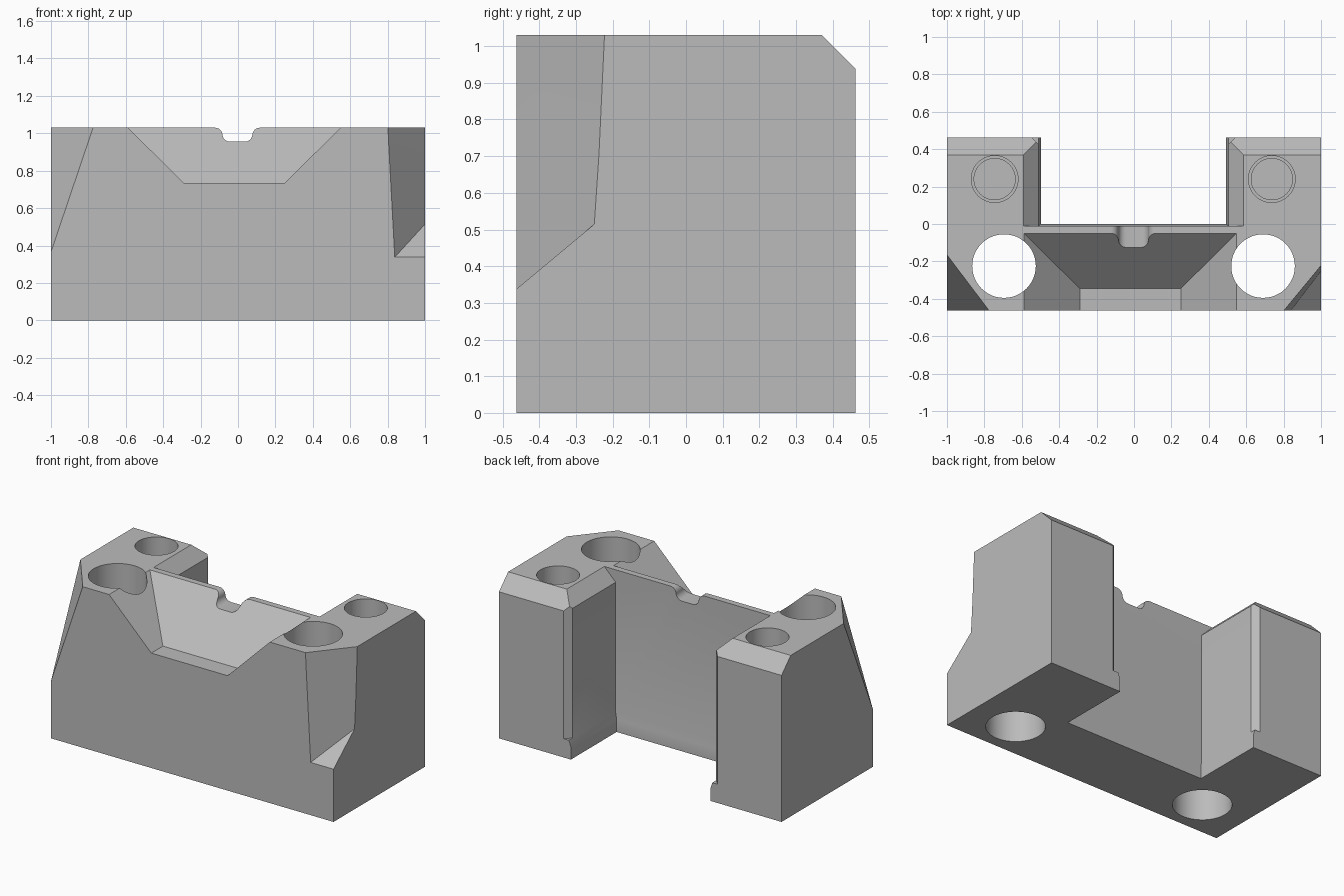
import bpy, bmesh, math
from mathutils import Vector, Matrix

if "Cube" in bpy.data.objects:
    bpy.data.objects.remove(bpy.data.objects["Cube"], do_unlink=True)

W, D, H = 1.0, 0.4625, 1.03      # half width, half depth, height
cutters = []

grey = bpy.data.materials.new("plain_grey")
grey.use_nodes = True
grey.diffuse_color = (0.5, 0.5, 0.5, 1)
grey.node_tree.nodes["Principled BSDF"].inputs["Base Color"].default_value = (0.5, 0.5, 0.5, 1)


def make(name, bm):
    bmesh.ops.recalc_face_normals(bm, faces=bm.faces)
    me = bpy.data.meshes.new(name)
    bm.to_mesh(me)
    bm.free()
    me.materials.append(grey)
    ob = bpy.data.objects.new(name, me)
    bpy.context.collection.objects.link(ob)
    return ob


def cutter(name, bm):
    ob = make(name, bm)
    ob.hide_render = True
    cutters.append(ob)


def hull(name, points):
    bm = bmesh.new()
    for p in points:
        bm.verts.new(p)
    bmesh.ops.convex_hull(bm, input=bm.verts)
    bmesh.ops.dissolve_limit(bm, angle_limit=0.002, verts=bm.verts, edges=bm.edges)
    cutter(name, bm)


def box(name, x0, x1, y0, y1, z0, z1):
    hull(name, [(x, y, z) for x in (x0, x1) for y in (y0, y1) for z in (z0, z1)])


def bore(name, x, y, r, z0, z1):
    bm = bmesh.new()
    bmesh.ops.create_cone(bm, cap_ends=True, segments=48, radius1=r, radius2=r,
                          depth=z1 - z0, matrix=Matrix.Translation((x, y, (z0 + z1) / 2)))
    cutter(name, bm)


# Main block with its back top chamfer and one slanted front corner
bm = bmesh.new()
bmesh.ops.create_cube(bm, size=1, matrix=Matrix.Translation((0, 0, H / 2))
                      @ Matrix.Diagonal((2 * W, 2 * D, H, 1)))
a, b, c = Vector((-0.775, -D, H)), Vector((-W, -0.165, H)), Vector((-W, -D, 0.365))
corner = (b - a).cross(c - a)
if corner.dot(Vector((-1, -1, 0))) < 0:
    corner.negate()
for point, normal in ((Vector((0, 0.37, H)), Vector((0, 1, 1))), (a, corner)):
    bmesh.ops.bisect_plane(bm, geom=bm.verts[:] + bm.edges[:] + bm.faces[:],
                           plane_co=point, plane_no=normal, clear_outer=True)
    bmesh.ops.holes_fill(bm, edges=bm.edges)
block = make("clamp_block", bm)

# Rear slot: narrow at the foot, slightly wider above a small sloped lip
box("slot_foot", -0.497, 0.491, 0, 0.7, -0.1, 0.5)
hull("slot_lip", [(x, y, z) for x0, x1, y0, z in ((-0.497, 0.491, 0, 0.08), (-0.51, 0.505, -0.01, 0.12))
                  for x in (x0, x1) for y in (y0, 0.7)])
box("slot_upper", -0.51, 0.505, -0.01, 0.7, 0.12, 1.2)

# Chamfers on the slot's upright back edges and top edges
for side, edge in ((-1, 0.51), (1, 0.505)):
    hull("slot_upright_chamfer",
         [(side * (edge - 0.03), 0.395, z) for z in (0.12, 1.2)]
         + [(side * (edge + 0.08), 0.505, z) for z in (0.12, 1.2)]
         + [(side * (edge - 0.03), 0.505, z) for z in (0.12, 1.2)])
    hull("slot_top_chamfer",
         [(side * (edge + dx), y, H + dz) for y in (-0.01, 0.6)
          for dx, dz in ((-0.03, -0.11), (0.12, 0.04), (-0.03, 0.04))])

# Sloped pocket in the upper front
hull("front_pocket", [(-0.29, -0.345, 0.735), (0.25, -0.345, 0.735),
                      (-0.29, -0.6, 0.735), (0.25, -0.6, 0.735),
                      (-0.69, 0.05, 1.13), (0.65, 0.05, 1.13),
                      (-0.69, -0.6, 1.13), (0.65, -0.6, 1.13)])

# Steep relief on the other front corner, with a sloped floor
hull("corner_relief", [(0.76, -0.565, 0.252), (1.08, -0.145, 0.602), (1.1, -0.565, 0.252),
                       (1.1, -0.145, 0.602), (0.704, -0.578, 1.1), (1.094, -0.105, 1.1),
                       (1.1, -0.578, 1.1)])

# Rounded notch through the thin wall
r = 0.04
half = []
for i in range(7):
    t = math.radians(15 * i)
    half.append((0.04 + r * math.sin(t), 0.995 - r * math.cos(t)))
for i in range(7):
    t = math.radians(15 * i)
    half.append((0.08 + r - r * math.cos(t), H - r + r * math.sin(t)))
half.append((0.12, 1.1))
profile = half + [(-x, z) for x, z in reversed(half)]
bm = bmesh.new()
seen = []
for x, z in profile:
    if not seen or math.dist(seen[-1], (x, z)) > 0.001:
        seen.append((x, z))
face = bm.faces.new([bm.verts.new((x - 0.003, -0.25, z)) for x, z in seen])
ext = bmesh.ops.extrude_face_region(bm, geom=[face])
bmesh.ops.translate(bm, vec=(0, 0.35, 0), verts=[v for v in ext["geom"] if isinstance(v, bmesh.types.BMVert)])
cutter("wall_notch", bm)

# Through bolt holes and stepped blind holes
for x in (-0.695, 0.69):
    bore("bolt_hole", x, -0.225, 0.17, -0.1, 1.2)
for x in (-0.745, 0.737):
    bore("blind_hole", x, 0.24, 0.125, 0.55, 1.2)
    bore("blind_hole_core", x, 0.24, 0.11, 0.45, 0.6)

# Apply every cut, then drop the cutters
bpy.ops.object.select_all(action="DESELECT")
block.select_set(True)
bpy.context.view_layer.objects.active = block
for ob in cutters:
    mod = block.modifiers.new(ob.name, "BOOLEAN")
    mod.operation = "DIFFERENCE"
    mod.solver = "EXACT"
    mod.object = ob
    bpy.ops.object.modifier_apply(modifier=mod.name)
for ob in cutters:
    bpy.data.objects.remove(ob, do_unlink=True)
bpy.ops.object.shade_smooth_by_angle(angle=math.radians(25))
